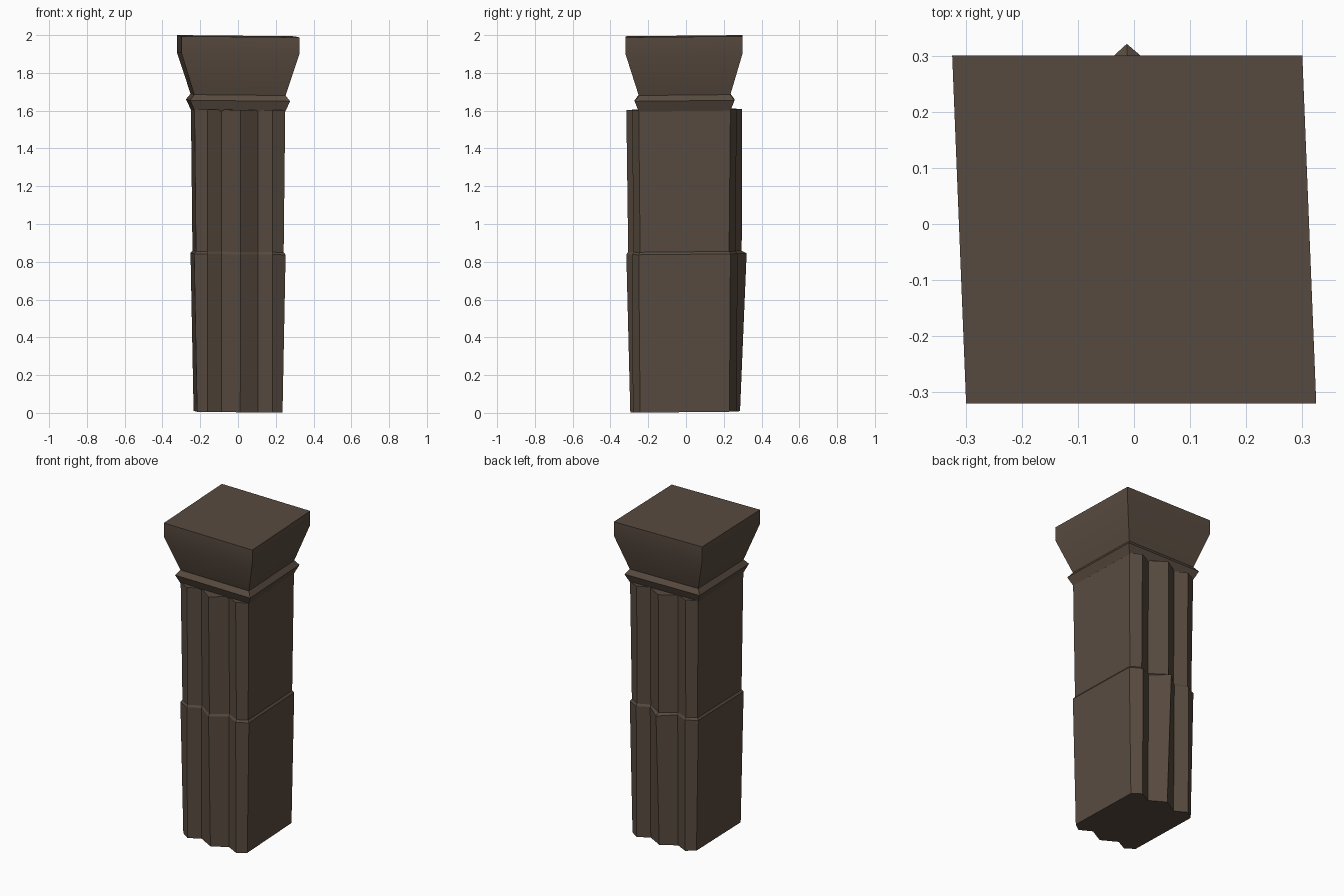
import bpy, bmesh, math

if "Cube" in bpy.data.objects:
    bpy.data.objects.remove(bpy.data.objects["Cube"])

wood = bpy.data.materials.new("dark_brown_wood")
wood.diffuse_color = (0.097, 0.069, 0.050, 1)
wood.use_nodes = True
wood.node_tree.nodes["Principled BSDF"].inputs["Base Color"].default_value = wood.diffuse_color


def place(x, y, z):
    # slight hand-made skew: leans the plan and tilts the levels
    return (x - 0.04 * y, y, z + 0.01 * (y - x))


def loft(name, rings):
    # rings of equal point count joined by quads, capped at both ends
    bm = bmesh.new()
    loops = [[bm.verts.new(place(*p)) for p in ring] for ring in rings]
    n = len(loops[0])
    for a, b in zip(loops, loops[1:]):
        for i in range(n):
            j = (i + 1) % n
            bm.faces.new((a[i], a[j], b[j], b[i]))
    bm.faces.new(loops[0][::-1])
    bm.faces.new(loops[-1])
    bmesh.ops.recalc_face_normals(bm, faces=bm.faces)
    me = bpy.data.meshes.new(name)
    bm.to_mesh(me)
    bm.free()
    me.materials.append(wood)
    ob = bpy.data.objects.new(name, me)
    bpy.context.collection.objects.link(ob)
    return ob


def fluted(z, w, front, back):
    # front/back: y of (corner, outer tip, groove, centre ridge)
    xs = (w, 0.172, 0.097, 0.0)

    def side(ys):
        half = list(zip(xs, ys))
        return [(-x, y) for x, y in half] + [(x, y) for x, y in half[-2::-1]]
    return [(x, y, z) for x, y in side(front) + side(back)[::-1]]


def box_ring(z, w, y0, y1):
    return [(-w, y0, z), (w, y0, z), (w, y1, z), (-w, y1, z)]


# Shaft sections with ridged front and back
ledge = fluted(0.855, 0.232, (-0.243, -0.277, -0.238, -0.306),
               (0.228, 0.262, 0.23, 0.295))
loft("lower_shaft", [
    fluted(0.006, 0.226, (-0.243, -0.281, -0.242, -0.295),
           (0.23, 0.27, 0.23, 0.286)),
    fluted(0.842, 0.242, (-0.25, -0.286, -0.245, -0.316),
           (0.235, 0.272, 0.236, 0.321)),
    ledge])
loft("upper_shaft", [
    ledge,
    fluted(1.607, 0.24, (-0.25, -0.286, -0.245, -0.316),
           (0.235, 0.268, 0.235, 0.297))])

# Collar moulding
loft("collar", [
    box_ring(1.600, 0.24, -0.25, 0.235),
    box_ring(1.655, 0.265, -0.272, 0.257),
    box_ring(1.685, 0.242, -0.25, 0.235)])

# Flared capital
capital = loft("capital", [
    box_ring(1.685, 0.242, -0.25, 0.235),
    box_ring(1.905, 0.312, -0.32, 0.3),
    box_ring(1.994, 0.312, -0.32, 0.3)])
bpy.context.view_layer.objects.active = capital
capital.select_set(True)
bpy.ops.object.shade_smooth_by_angle(angle=math.radians(30))
